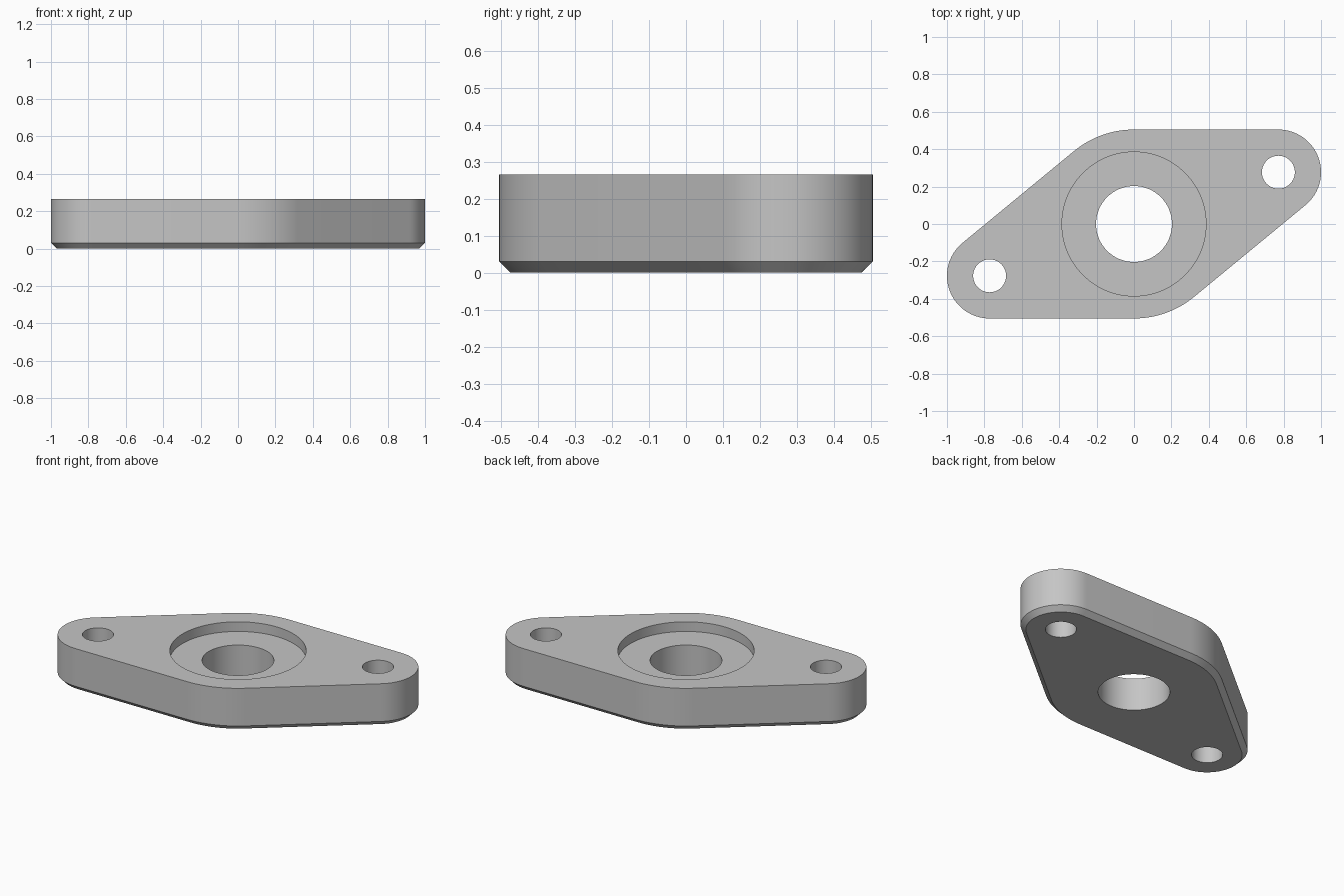
import bpy
import bmesh
from math import acos, atan2, cos, hypot, pi, sin

HEIGHT, CHAMFER = 0.265, 0.03
HUB_R, EAR_R = 0.505, 0.228
EAR_X, EAR_Y = 0.772, 0.277
BORE_R, RECESS_R, BOLT_R = 0.203, 0.385, 0.088
RECESS_DEPTH = 0.06
ARC_STEPS = 32

cube = bpy.data.objects.get("Cube")
if cube:
    bpy.data.objects.remove(cube, do_unlink=True)

# Single metal colour
metal = bpy.data.materials.new("grey_metal")
metal.use_nodes = True
grey = (0.56, 0.56, 0.56, 1)
metal.diffuse_color = grey
metal.node_tree.nodes["Principled BSDF"].inputs["Base Color"].default_value = grey


def arc(cx, cy, r, start, end):
    steps = [start + (end - start) * i / ARC_STEPS for i in range(ARC_STEPS + 1)]
    return [(cx + r * cos(a), cy + r * sin(a)) for a in steps]


def outline(inset):
    """Hub circle joined to two ear circles by tangent lines."""
    axis = atan2(EAR_Y, EAR_X)
    spread = acos((HUB_R - EAR_R) / hypot(EAR_X, EAR_Y))
    low, high = axis - spread, axis + spread
    half = arc(EAR_X, EAR_Y, EAR_R - inset, low, high)
    half += arc(0, 0, HUB_R - inset, high, low + pi)
    return half + [(-x, -y) for x, y in half]


# Flange body: chamfered base ring, wall ring and top ring
bm = bmesh.new()
rings = []
for z, inset in ((0, CHAMFER), (CHAMFER, 0), (HEIGHT, 0)):
    rings.append([bm.verts.new((x, y, z)) for x, y in outline(inset)])
count = len(rings[0])
for lower, upper in zip(rings, rings[1:]):
    for i in range(count):
        j = (i + 1) % count
        bm.faces.new((lower[i], lower[j], upper[j], upper[i]))
bm.faces.new(rings[-1])
bm.faces.new(rings[0][::-1])
mesh = bpy.data.meshes.new("flange_plate")
bm.to_mesh(mesh)
bm.free()
mesh.materials.append(metal)
plate = bpy.data.objects.new("flange_plate", mesh)
bpy.context.collection.objects.link(plate)


def drill(name, x, y, r, bottom):
    """Cut a round hole from the given height up through the top."""
    top = HEIGHT + 0.1
    bpy.ops.mesh.primitive_cylinder_add(
        vertices=96, radius=r, depth=top - bottom,
        location=(x, y, (top + bottom) / 2))
    cutter = bpy.context.object
    cutter.name = name
    cutter.hide_render = True
    cutter.data.materials.append(metal)
    bpy.ops.object.select_all(action="DESELECT")
    plate.select_set(True)
    bpy.context.view_layer.objects.active = plate
    cut = plate.modifiers.new(name, "BOOLEAN")
    cut.operation = "DIFFERENCE"
    cut.solver = "EXACT"
    cut.object = cutter
    bpy.ops.object.modifier_apply(modifier=cut.name)
    bpy.data.objects.remove(cutter, do_unlink=True)


# Bearing recess, centre bore and bolt holes
drill("recess_cutter", 0, 0, RECESS_R, HEIGHT - RECESS_DEPTH)
drill("bore_cutter", 0, 0, BORE_R, -0.1)
for side in (-1, 1):
    drill("bolt_hole_cutter", side * EAR_X, side * EAR_Y, BOLT_R, -0.1)

bpy.ops.object.shade_smooth_by_angle()
